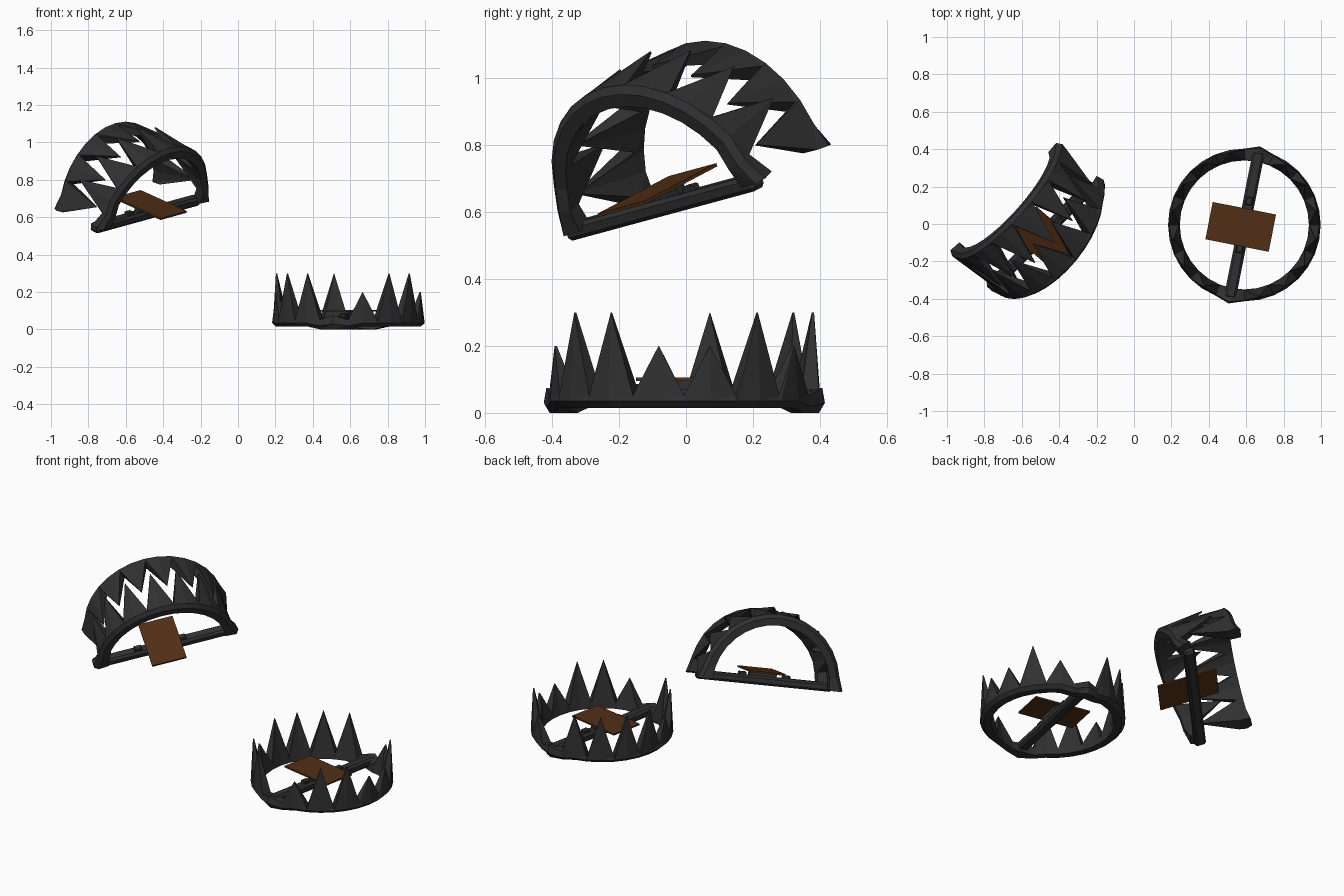
import bpy, bmesh, math
from mathutils import Matrix, Vector

if "Cube" in bpy.data.objects:
    bpy.data.objects.remove(bpy.data.objects["Cube"])


def material(name, color):
    m = bpy.data.materials.new(name)
    m.diffuse_color = color
    m.use_nodes = True
    m.node_tree.nodes["Principled BSDF"].inputs["Base Color"].default_value = m.diffuse_color
    return m


IRON = material("dark_iron", (0.03, 0.03, 0.03, 1))
RUST = material("rusty_brown", (0.085, 0.028, 0.008, 1))


def finish(name, bm, matrix, mat):
    bm.transform(matrix)
    bmesh.ops.remove_doubles(bm, verts=bm.verts, dist=0.0002)
    bmesh.ops.recalc_face_normals(bm, faces=bm.faces)
    me = bpy.data.meshes.new(name)
    bm.to_mesh(me)
    bm.free()
    me.materials.append(mat)
    ob = bpy.data.objects.new(name, me)
    bpy.context.collection.objects.link(ob)
    return ob


def box(name, center, size, matrix, mat, bevel=0.0):
    bm = bmesh.new()
    bmesh.ops.create_cube(bm, size=1)
    bm.transform(Matrix.Translation(center) @ Matrix.Diagonal((*size, 1)))
    if bevel:
        bmesh.ops.bevel(bm, geom=bm.edges[:], offset=bevel, segments=1, affect='EDGES')
    return finish(name, bm, matrix, mat)


# Half ring whose top edge rises into pointed teeth; keys are 11.25 degree steps
def jaw(name, teeth, matrix):
    bm = bmesh.new()
    rings = []
    for i in range(-8, 9):
        a = math.radians(11.25 * i)
        if abs(i) == 8:      # hinge end, swollen
            prof = [(0.41, 0.0), (0.428, 0.03), (0.42, 0.075), (0.345, 0.06), (0.345, 0.005)]
        elif i in teeth:     # tooth tip
            h = teeth[i]
            prof = [(0.387, 0.015), (0.408, 0.035), (0.395, h), (0.388, h), (0.345, 0.015)]
        else:                # valley
            low = 0.0 if abs(i) == 7 else 0.015
            prof = [(0.387, low), (0.408, low + 0.02), (0.402, 0.052), (0.348, 0.052), (0.345, low)]
        rings.append([bm.verts.new((r * math.cos(a), r * math.sin(a), z)) for r, z in prof])
    for p, q in zip(rings, rings[1:]):
        for j in range(5):
            k = (j + 1) % 5
            # split the tall faces so that facets meet on each tooth ridge
            bm.faces.new((p[j], q[j], q[k]))
            bm.faces.new((p[j], q[k], p[k]))
    bm.faces.new(rings[0])
    bm.faces.new(rings[-1])
    return finish(name, bm, matrix, IRON)


# Cross bar, trigger clamps and pressure plate
def base(prefix, m):
    box(prefix + "_cross_bar", (0, 0, 0.045), (0.064, 0.80, 0.05), m, IRON, 0.012)
    box(prefix + "_trigger_post", (0, -0.01, 0.08), (0.04, 0.16, 0.034), m, IRON)
    for s in (-1, 1):
        box(prefix + "_clamp", (0, s * 0.13, 0.075), (0.036, 0.045, 0.024), m, IRON, 0.005)
    box(prefix + "_pressure_plate", (-0.017, -0.014, 0.10), (0.345, 0.203, 0.01), m, RUST)


# Open trap lying on the ground
open_m = Matrix.Translation((0.59, -0.005, 0)) @ Matrix.Rotation(math.radians(-11.25), 4, 'Z')
base("open_trap", open_m)
jaw("open_trap_right_jaw", {-6: .2, -4: .3, -2: .3, 0: .2, 2: .2, 4: .3, 6: .2}, open_m)
jaw("open_trap_left_jaw", {i: .2 if i == 2 else .3 for i in range(-6, 7, 2)},
    open_m @ Matrix.Rotation(math.pi, 4, 'Z'))

# Sprung trap, tilted in the air
ey = Vector((0.69, 0.70, 0.19)).normalized()
ex = Vector((0.70, -0.64, -0.333))
ex = (ex - ey * ex.dot(ey)).normalized()
ez = ex.cross(ey)
shut_m = Matrix.Translation((-0.457, -0.050, 0.570)) @ Matrix((ex, ey, ez)).transposed().to_4x4()
base("shut_trap", shut_m @ Matrix.Translation((-0.034, -0.028, 0)) @ Matrix.Rotation(math.pi, 4, 'Z'))


# Swing a jaw upright: side 1 is the front jaw, -1 the back jaw, leaning outwards
def swing(side, x, lean):
    upright = Matrix(((0, 0, -side, 0), (0, 1, 0, 0), (1, 0, 0, 0), (0, 0, 0, 1)))
    return (shut_m @ Matrix.Translation((x, 0, 0.045))
            @ Matrix.Rotation(math.radians(side * lean), 4, 'Y') @ upright)


jaw("shut_trap_front_jaw", {i: .285 for i in range(-6, 7, 2)}, swing(1, 0.02, 10))
jaw("shut_trap_back_jaw", {i: .285 for i in range(-7, 8, 2)}, swing(-1, -0.345, 5))
